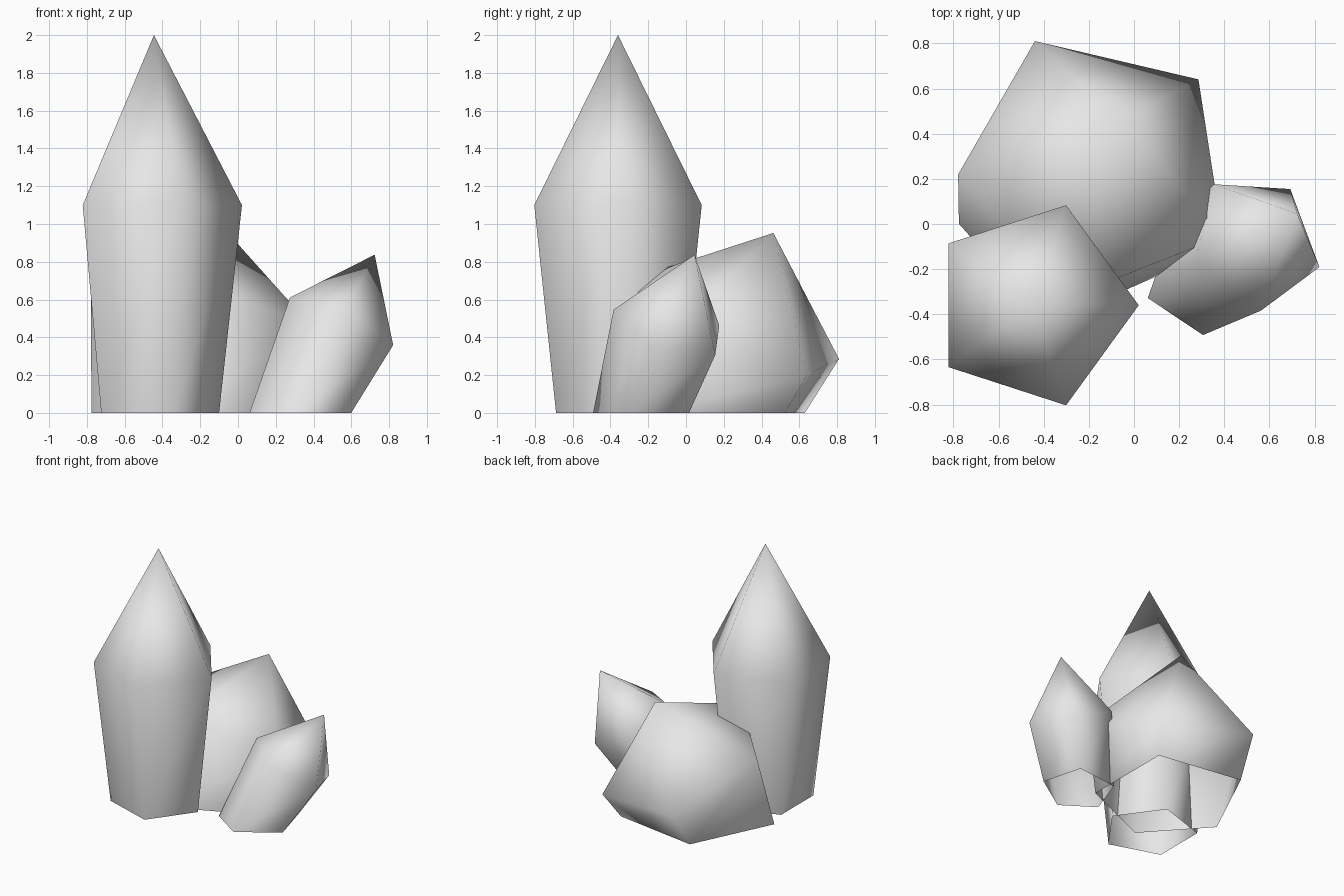
import bpy
import math
from mathutils import Vector

old = bpy.data.objects.get("Cube")
if old:
    bpy.data.objects.remove(old, do_unlink=True)

SIDES = 5

stone = bpy.data.materials.new("pale_grey_stone")
stone.use_nodes = True
GREY = (0.8, 0.8, 0.8, 1.0)
stone.diffuse_color = GREY
stone.node_tree.nodes["Principled BSDF"].inputs["Base Color"].default_value = GREY


def crystal(name, shoulder, axis, corner, radius, tip, root, taper):
    """Five-sided crystal: widest at the shoulder, open where it meets the ground."""
    c = Vector(shoulder)
    n = Vector(axis).normalized()
    u = Vector(corner)
    u = (u - n * u.dot(n)).normalized()
    v = n.cross(u)
    base, ring = [], []
    for i in range(SIDES):
        a = math.tau * i / SIDES
        spoke = (u * math.cos(a) + v * math.sin(a)) * radius
        top = c + spoke
        low = c - n * root + spoke * taper
        # run each tapering edge down to the ground
        base.append(top.lerp(low, top.z / (top.z - low.z)))
        ring.append(top)
    faces = []
    for i in range(SIDES):
        j = (i + 1) % SIDES
        faces.append((i, j, SIDES + j, SIDES + i))
        faces.append((SIDES + i, SIDES + j, 2 * SIDES))
    mesh = bpy.data.meshes.new(name)
    mesh.from_pydata(base + ring + [c + n * tip], [], faces)
    mesh.materials.append(stone)
    mesh.shade_smooth()
    obj = bpy.data.objects.new(name, mesh)
    bpy.context.collection.objects.link(obj)
    return obj


# upright crystal at the front right
crystal("tall_crystal", (-0.445, -0.36, 1.1), (0, 0, 1), (1, 0, 0),
        0.466, 0.9, 1.1, 0.74)
# broad crystal leaning to the back
crystal("broad_crystal", (-0.161, 0.26, 0.447), (0.195, 0.365, 0.91),
        (0.554, -0.315, 0.008), 0.637, 0.555, 0.678, 0.78)
# small crystal leaning to the left
crystal("small_crystal", (0.541, -0.08, 0.457), (0.415, 0.285, 0.865),
        (0.279, -0.11, -0.097), 0.317, 0.44, 0.54, 0.81)
